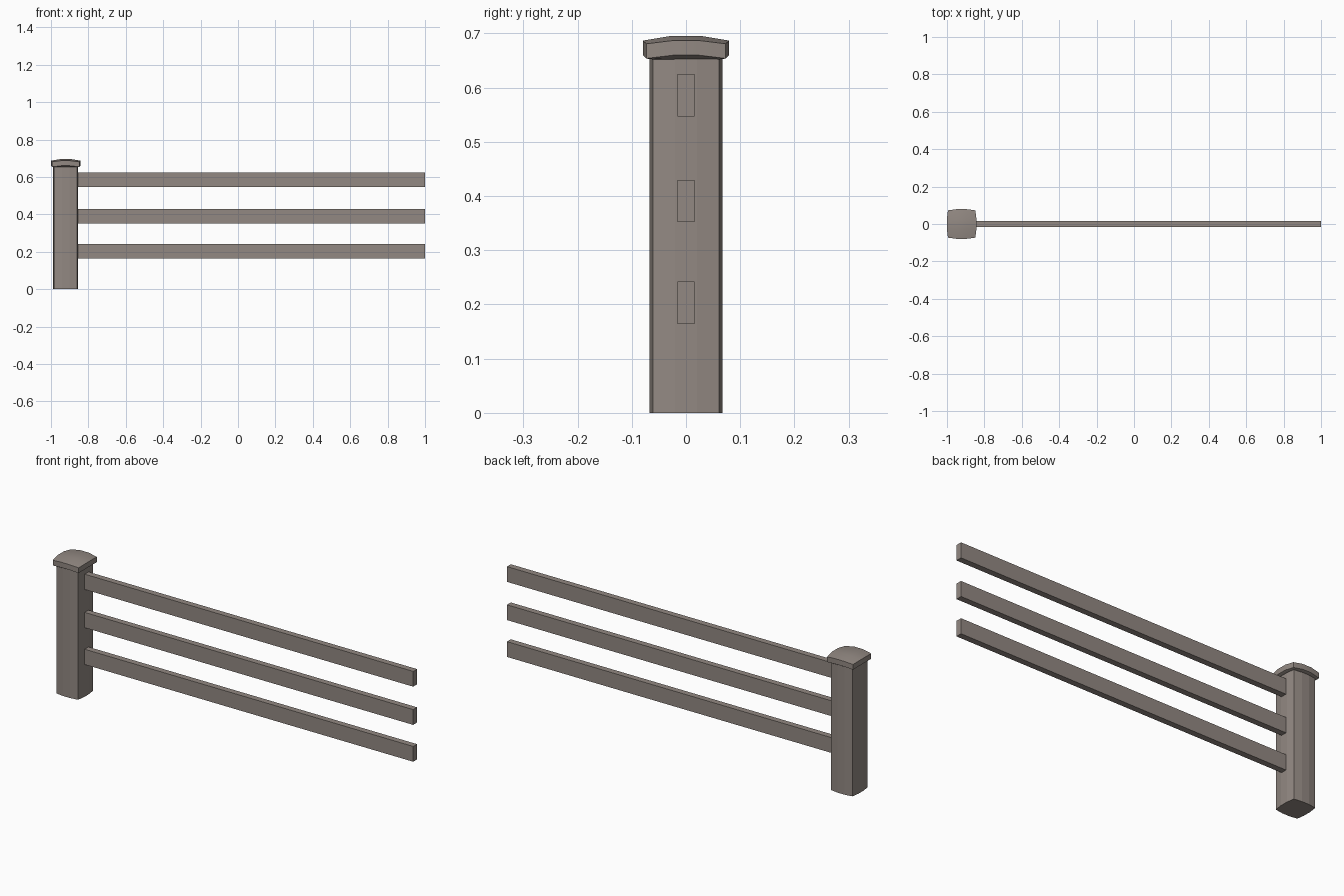
import bpy, bmesh

if "Cube" in bpy.data.objects:
    bpy.data.objects.remove(bpy.data.objects["Cube"])

wood = bpy.data.materials.new("weathered grey brown")
wood.diffuse_color = (0.29, 0.25, 0.225, 1)
wood.use_nodes = True
wood.node_tree.nodes["Principled BSDF"].inputs["Base Color"].default_value = wood.diffuse_color
CX = -0.9215                     # post centre in x
STEPS = (-1, -1/3, 1/3, 1)       # three facets per bulged side


def finish(bm, name):
    bmesh.ops.recalc_face_normals(bm, faces=bm.faces)
    me = bpy.data.meshes.new(name)
    bm.to_mesh(me)
    bm.free()
    me.materials.append(wood)
    ob = bpy.data.objects.new(name, me)
    bpy.context.collection.objects.link(ob)
    return ob


def pillow(u, v, corner, mid):
    """Square with sides bowed outwards, from corner to mid half width."""
    def bow(t):
        return corner + (mid - corner) * (1 - t * t) * 9 / 8
    return u * bow(v), v * bow(u)


def ring(corner, mid):
    uv = [(u, -1) for u in STEPS[:-1]] + [(1, v) for v in STEPS[:-1]]
    uv += [(-u, -v) for u, v in uv]
    return [pillow(u, v, corner, mid) for u, v in uv]


def bridge(bm, a, b):
    n = len(a)
    for i in range(n):
        bm.faces.new((a[i], a[(i + 1) % n], b[(i + 1) % n], b[i]))


# post: bowed square prism
bm = bmesh.new()
lo, hi = [[bm.verts.new((CX + x, y, z)) for x, y in ring(0.061, 0.067)]
          for z in (0, 0.655)]
bridge(bm, lo, hi)
bm.faces.new(lo)
bm.faces.new(hi)
finish(bm, "post")

# cap: domed grid on top, vertical rim, underside sloping in to the post
def dome(x, y):
    return 0.698 - 1.6 * (x * x + y * y)


bm = bmesh.new()
grid = {}
for u in STEPS:
    for v in STEPS:
        x, y = pillow(u, v, 0.073, 0.0795)
        grid[u, v] = bm.verts.new((CX + x, y, dome(x, y)))
for i in range(3):
    for j in range(3):
        a, b, c, d = STEPS[i], STEPS[i + 1], STEPS[j], STEPS[j + 1]
        bm.faces.new((grid[a, c], grid[b, c], grid[b, d], grid[a, d]))
uv = [(u, -1) for u in STEPS[:-1]] + [(1, v) for v in STEPS[:-1]]
uv += [(-u, -v) for u, v in uv]
top = [grid[p] for p in uv]
rim = [bm.verts.new((CX + x, y, dome(x, y) - 0.027)) for x, y in ring(0.073, 0.0795)]
inner = [bm.verts.new((CX + x, y, 0.652)) for x, y in ring(0.060, 0.066)]
bridge(bm, top, rim)
bridge(bm, rim, inner)
bm.faces.new(inner)
cap = finish(bm, "post_cap")
for o in bpy.context.selected_objects:
    o.select_set(False)
cap.select_set(True)
bpy.context.view_layer.objects.active = cap
bpy.ops.object.shade_smooth_by_angle(angle=0.4)

# three rails running from the post to the far end
for name, z in (("lower_rail", 0.203), ("middle_rail", 0.391), ("upper_rail", 0.586)):
    bm = bmesh.new()
    bmesh.ops.create_cube(bm, size=1)
    for v in bm.verts:
        v.co = (0.07 + v.co.x * 1.86, v.co.y * 0.031, z + v.co.z * 0.078)
    finish(bm, name)
